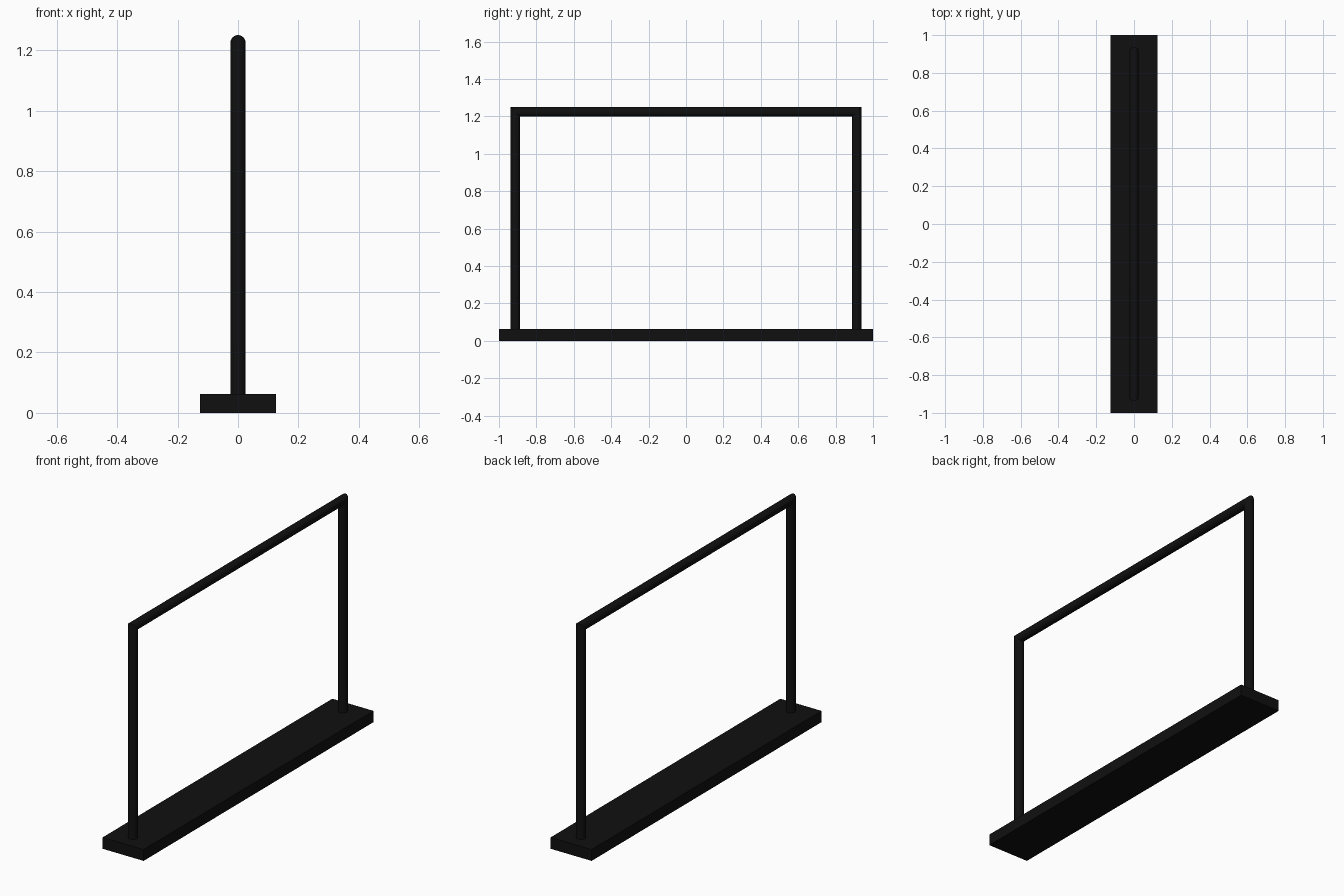
import bpy, bmesh, math

if "Cube" in bpy.data.objects:
    bpy.data.objects.remove(bpy.data.objects["Cube"])

black = bpy.data.materials.new("black_paint")
black.diffuse_color = (0.005, 0.005, 0.005, 1)
black.use_nodes = True
black.node_tree.nodes["Principled BSDF"].inputs["Base Color"].default_value = black.diffuse_color

BASE_H = 0.0625
R, SIDES = 0.025, 32
POST_Y, RAIL_Z = 0.9125, 1.225


def finish(bm, name):
    bmesh.ops.recalc_face_normals(bm, faces=bm.faces)
    mesh = bpy.data.meshes.new(name)
    bm.to_mesh(mesh)
    bm.free()
    mesh.materials.append(black)
    obj = bpy.data.objects.new(name, mesh)
    bpy.context.collection.objects.link(obj)
    return obj


# Flat rectangular base plate
bm = bmesh.new()
bmesh.ops.create_cube(bm, size=1)
for v in bm.verts:
    v.co = (v.co.x * 0.25, v.co.y * 2, (v.co.z + 0.5) * BASE_H)
finish(bm, "base_plate")

# Round tube frame: two posts and a top rail joined by mitred corners
# Each ring: (side of the frame, height, how far the ring tilts for the mitre)
bm = bmesh.new()
rings = []
for side, z, tilt in ((-1, BASE_H, 0), (-1, RAIL_Z, 1), (1, RAIL_Z, 1), (1, BASE_H, 0)):
    ring = []
    for i in range(SIDES):
        a = 2 * math.pi * i / SIDES
        out = R * math.sin(a)
        ring.append(bm.verts.new((R * math.cos(a), side * (POST_Y + out), z + tilt * out)))
    rings.append(ring)
for lower, upper in zip(rings, rings[1:]):
    for i in range(SIDES):
        j = (i + 1) % SIDES
        bm.faces.new((lower[i], lower[j], upper[j], upper[i]))
bm.faces.new(rings[0])
bm.faces.new(rings[-1])
frame = finish(bm, "tube_frame")

bpy.context.view_layer.objects.active = frame
frame.select_set(True)
bpy.ops.object.shade_smooth_by_angle(angle=math.radians(30))
